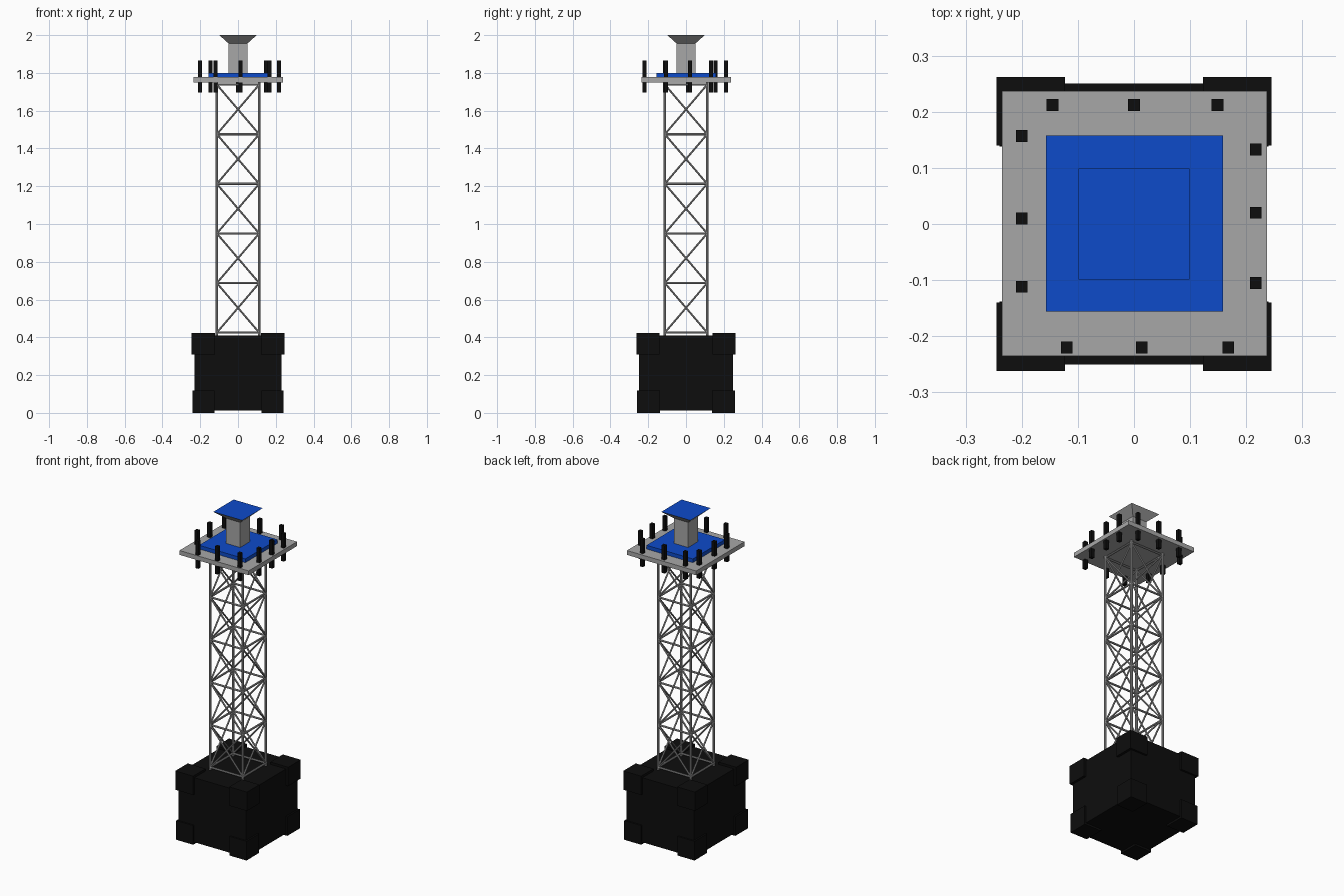
import bpy, bmesh
from mathutils import Vector

if "Cube" in bpy.data.objects:
    bpy.data.objects.remove(bpy.data.objects["Cube"], do_unlink=True)


def material(name, rgb):
    m = bpy.data.materials.new(name)
    m.use_nodes = True
    m.diffuse_color = (*rgb, 1)
    m.node_tree.nodes["Principled BSDF"].inputs["Base Color"].default_value = (*rgb, 1)
    return m


black = material("black", (0.004, 0.004, 0.004))
grey = material("grey", (0.39, 0.39, 0.39))
blue = material("blue", (0.004, 0.07, 0.59))


def finish(bm, name, *mats):
    mesh = bpy.data.meshes.new(name)
    bm.to_mesh(mesh)
    bm.free()
    for m in mats:
        mesh.materials.append(m)
    obj = bpy.data.objects.new(name, mesh)
    bpy.context.collection.objects.link(obj)
    return obj


def add_box(bm, x, y, z0, z1, hx, hy, flare=1):
    """Box centred on x, y; flare scales its top face."""
    verts = bmesh.ops.create_cube(bm, size=2)["verts"]
    for v in verts:
        s = flare if v.co.z > 0 else 1
        v.co = Vector((x + v.co.x * hx * s, y + v.co.y * hy * s, z1 if v.co.z > 0 else z0))


def box(name, mat, *dims):
    bm = bmesh.new()
    add_box(bm, *dims)
    return finish(bm, name, mat)


def add_strut(bm, a, b, radius):
    a, b = Vector(a), Vector(b)
    verts = bmesh.ops.create_cone(bm, cap_ends=True, segments=8, radius1=radius,
                                  radius2=radius, depth=(b - a).length)["verts"]
    turn = Vector((0, 0, 1)).rotation_difference(b - a)
    for v in verts:
        v.co = turn @ v.co + (a + b) / 2


# Base block with reinforced corners
box("base_block", black, 0, 0, 0.012, 0.41, 0.23, 0.25)
bm = bmesh.new()
for sx in (-1, 1):
    for sy in (-1, 1):
        add_box(bm, sx * 0.182, sy * 0.199, 0, 0.118, 0.058, 0.061)
        add_box(bm, sx * 0.184, sy * 0.201, 0.308, 0.424, 0.061, 0.061)
finish(bm, "base_corners", black)

# Lattice mast: legs, horizontal frames and crossed braces
R, BOTTOM, TOP, BAYS = 0.112, 0.425, 1.738, 5
corners = [(-R, -R), (R, -R), (R, R), (-R, R)]
levels = [BOTTOM + (TOP - BOTTOM) * i / BAYS for i in range(BAYS + 1)]
legs, frames, braces = bmesh.new(), bmesh.new(), bmesh.new()
for i, p in enumerate(corners):
    q = corners[(i + 1) % 4]
    add_strut(legs, (*p, 0.41), (*p, 1.752), 0.007)
    for z in levels:
        add_strut(frames, (*p, z), (*q, z), 0.006)
    for lo, hi in zip(levels, levels[1:]):
        add_strut(braces, (*p, lo), (*q, hi), 0.005)
        add_strut(braces, (*q, lo), (*p, hi), 0.005)
for bm, name in ((legs, "mast_legs"), (frames, "mast_frames"), (braces, "mast_braces")):
    obj = finish(bm, name, grey)
    bpy.ops.object.select_all(action="DESELECT")
    obj.select_set(True)
    bpy.context.view_layer.objects.active = obj
    bpy.ops.object.shade_smooth_by_angle()

# Platform and raised blue deck
box("platform", grey, 0.001, 0.001, 1.75, 1.777, 0.236, 0.236)
box("deck", blue, 0.001, 0.001, 1.777, 1.8, 0.158, 0.157)

# Posts passing through the platform, listed along each edge
bm = bmesh.new()
edges = [[(x, 0.212) for x in (-0.145, 0, 0.149)],
         [(x, -0.22) for x in (-0.12, 0.014, 0.168)],
         [(-0.2, y) for y in (-0.112, 0.01, 0.157)],
         [(0.217, y) for y in (-0.105, 0.02, 0.133)]]
for edge in edges:
    for x, y in edge:
        add_box(bm, x, y, 1.695, 1.866, 0.0105, 0.0105)
finish(bm, "platform_posts", black)

# Column and flared cap with a blue top
box("column", grey, 0, 0, 1.8, 1.955, 0.049, 0.049)
bm = bmesh.new()
add_box(bm, 0, 0, 1.955, 2.0, 0.049, 0.049, 2.02)
bm.normal_update()
for f in bm.faces:
    f.material_index = 1 if f.normal.z > 0.9 else 0
finish(bm, "flared_cap", grey, blue)
